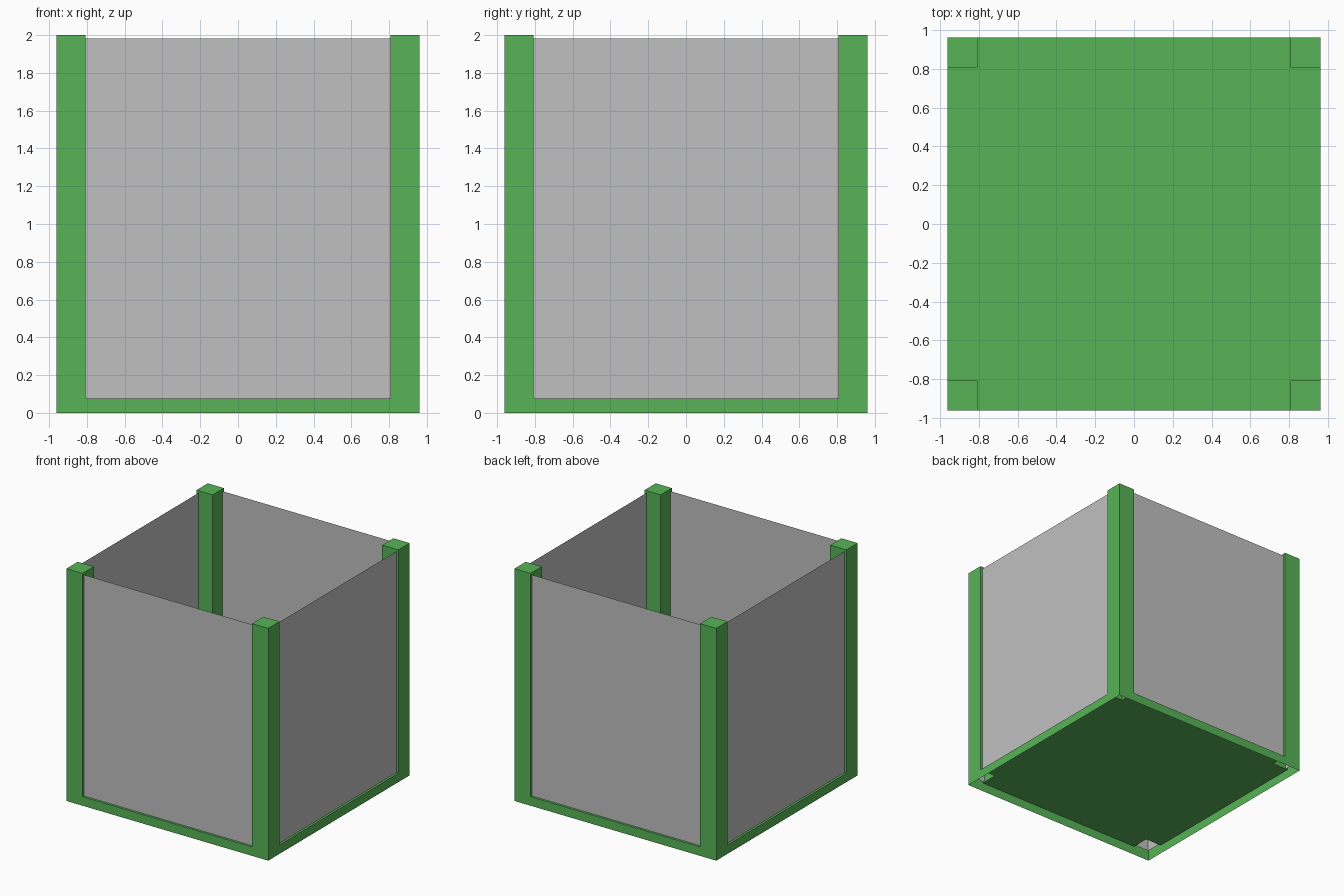
import bpy
import bmesh
from mathutils import Vector, Matrix

cube = bpy.data.objects.get("Cube")
if cube:
    bpy.data.objects.remove(cube, do_unlink=True)

UNIT = 2 / 26
HALF = 12.5 * UNIT           # half width of the bin
POST = 2 * UNIT              # post thickness
FLOOR = UNIT                 # floor height
TOP = 26 * UNIT              # post tops
PANEL = HALF - 0.25 * UNIT   # panels sit slightly inside the frame
PANEL_TOP = TOP - 0.25 * UNIT


def material(name, color):
    mat = bpy.data.materials.new(name)
    mat.use_nodes = True
    rgba = (*color, 1)
    mat.diffuse_color = rgba
    mat.node_tree.nodes["Principled BSDF"].inputs["Base Color"].default_value = rgba
    return mat


def add_object(name, bm, mat):
    mesh = bpy.data.meshes.new(name)
    bm.to_mesh(mesh)
    bm.free()
    mesh.materials.append(mat)
    obj = bpy.data.objects.new(name, mesh)
    bpy.context.collection.objects.link(obj)
    return obj


green = material("green frame", (0.095, 0.456, 0.095))
grey = material("grey panel", (0.527, 0.527, 0.527))

# Frame: floor grid, hollow corner posts raised from it, skirt lowered from its rim
bm = bmesh.new()
cuts = (-HALF, POST - HALF, HALF - POST, HALF)
grid = [[bm.verts.new((x, y, FLOOR)) for x in cuts] for y in cuts]
for j in range(3):
    for i in range(3):
        bm.faces.new((grid[j][i], grid[j][i + 1], grid[j + 1][i + 1], grid[j + 1][i]))

inner = HALF - POST
corners = [f for f in bm.faces
           if min(abs(c) for c in f.calc_center_median().xy) > inner]
raised = bmesh.ops.extrude_discrete_faces(bm, faces=corners)["faces"]
for face in raised:
    for v in face.verts:
        v.co.z = TOP

rim = [e for e in bm.edges if e.is_boundary]
skirt = bmesh.ops.extrude_edge_only(bm, edges=rim)["geom"]
for v in skirt:
    if isinstance(v, bmesh.types.BMVert):
        v.co.z = 0
bmesh.ops.recalc_face_normals(bm, faces=bm.faces)
add_object("frame", bm, green)

# Thin side panels, running through the hollow posts
for turn, side in enumerate(("front", "left", "back", "right")):
    bm = bmesh.new()
    outline = ((-PANEL, FLOOR), (PANEL, FLOOR), (PANEL, PANEL_TOP), (-PANEL, PANEL_TOP))
    bm.faces.new([bm.verts.new(Vector((x, -PANEL, z))) for x, z in outline])
    bm.transform(Matrix.Rotation(turn * 1.5707963, 4, "Z"))
    add_object(side + "_panel", bm, grey)
